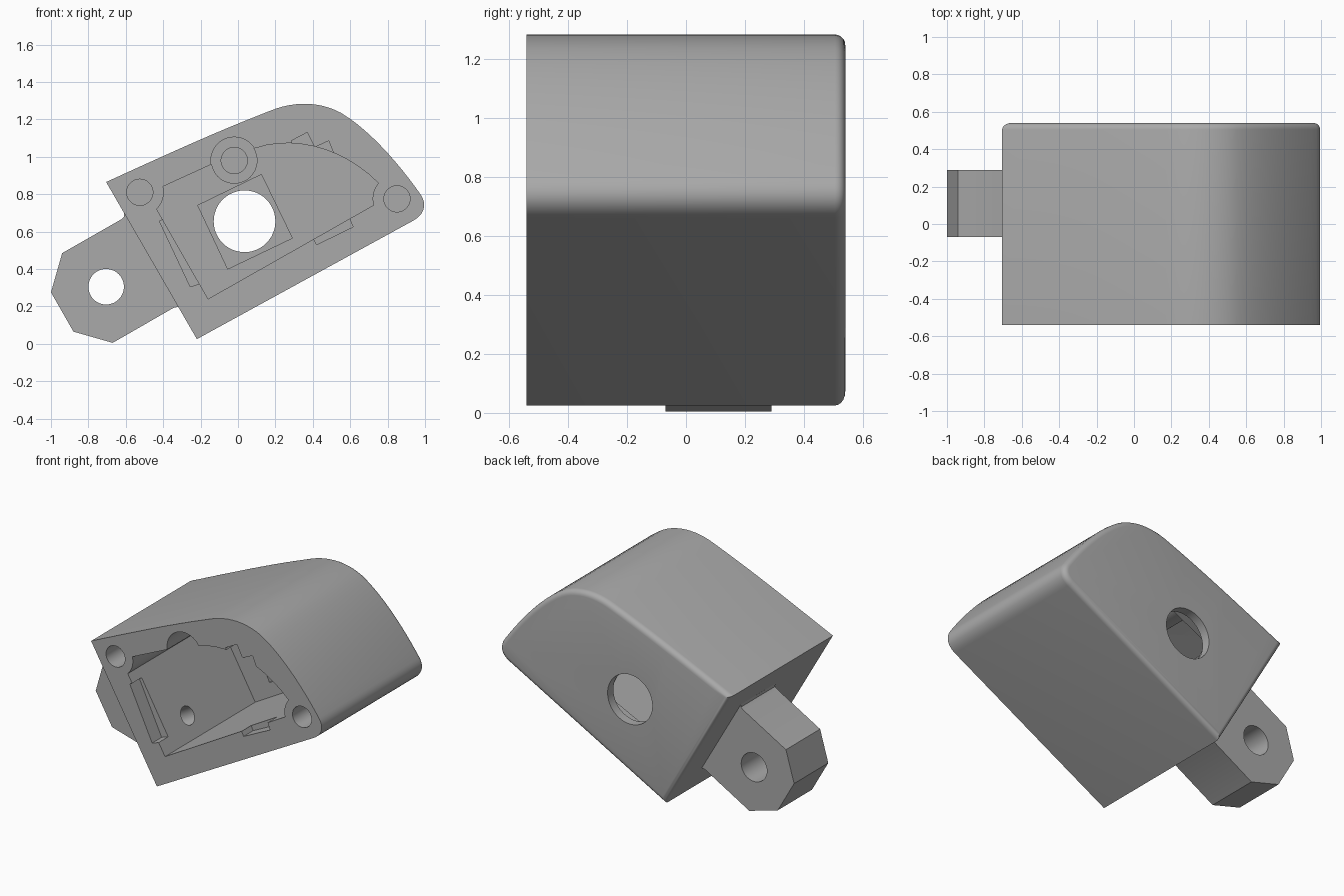
import bpy, bmesh, math
from mathutils import Vector, Matrix
from mathutils.geometry import interpolate_bezier

cube = bpy.data.objects.get("Cube")
if cube:
    bpy.data.objects.remove(cube, do_unlink=True)

GRAY = (0.4, 0.4, 0.4, 1)
FRONT, BACK, FLOOR = -0.54, 0.54, 0.41

mat = bpy.data.materials.new("plain gray")
mat.use_nodes = True
mat.diffuse_color = GRAY
mat.node_tree.nodes["Principled BSDF"].inputs["Base Color"].default_value = GRAY


def bez(a, b, c, d, n=12):
    pts = interpolate_bezier(*[Vector((*p, 0)) for p in (a, b, c, d)], n)
    return [(p.x, p.y) for p in pts]


def arc(cx, cz, r, start, end, n=10):
    angles = [math.radians(start + (end - start) * i / n) for i in range(n + 1)]
    return [(cx + r * math.cos(t), cz + r * math.sin(t)) for t in angles]


def circle(cx, cz, r):
    return arc(cx, cz, r, 0, 352.5, 47)


def prism(name, outline, y0, y1, round_back=0):
    """Extrude an x-z outline along y, optionally rounding the back rim."""
    pts = []
    for p in outline:
        if not pts or math.dist(p, pts[-1]) > 0.0001:
            pts.append(p)
    bm = bmesh.new()
    face = bm.faces.new([bm.verts.new((x, y0, z)) for x, z in pts])
    made = bmesh.ops.extrude_face_region(bm, geom=[face])["geom"]
    moved = [v for v in made if isinstance(v, bmesh.types.BMVert)]
    bmesh.ops.translate(bm, verts=moved, vec=(0, y1 - y0, 0))
    bmesh.ops.recalc_face_normals(bm, faces=bm.faces)
    if round_back:
        rim = [e for e in bm.edges if all(v.co.y > y1 - 0.001 for v in e.verts)]
        bmesh.ops.bevel(bm, geom=rim, offset=round_back, segments=5, profile=0.5,
                        affect='EDGES', clamp_overlap=False)
    mesh = bpy.data.meshes.new(name)
    bm.to_mesh(mesh)
    bm.free()
    mesh.materials.append(mat)
    obj = bpy.data.objects.new(name, mesh)
    bpy.context.collection.objects.link(obj)
    return obj


def cut(target, outline, y0, y1, matrix=None):
    cutter = prism("cutter", outline, y0, y1)
    cutter.hide_render = True
    if matrix:
        cutter.matrix_world = matrix
    bpy.context.view_layer.objects.active = target
    mod = target.modifiers.new("cut", 'BOOLEAN')
    mod.operation, mod.solver, mod.object = 'DIFFERENCE', 'EXACT', cutter
    bpy.ops.object.modifier_apply(modifier=mod.name)
    bpy.data.objects.remove(cutter, do_unlink=True)


# Housing shell
shell = (bez((-0.705, 0.865), (-0.3, 1.05), (-0.1, 1.14), (0.17, 1.245))
         + bez((0.17, 1.245), (0.29, 1.295), (0.43, 1.30), (0.55, 1.235))
         + bez((0.55, 1.235), (0.71, 1.14), (0.87, 0.95), (0.975, 0.80))
         + bez((0.975, 0.80), (1.01, 0.75), (1.0, 0.695), (0.94, 0.66))
         + [(-0.22, 0.025)])
housing = prism("housing", shell, FRONT, BACK, 0.035)

# Main cavity, wrapping round the two corner screw posts
cavity = ([(-0.16, 0.24)] + arc(0.85, 0.775, 0.13, 195, 140)
          + bez((0.75, 0.86), (0.57, 1.04), (0.31, 1.12), (0.09, 1.045))
          + [(-0.14, 0.96)] + arc(-0.525, 0.81, 0.128, 14, -45))
cut(housing, cavity, FRONT - 0.1, FLOOR)

# Shallow snap notches along the rim of the cavity
notches = [
    [(0.285, 1.085), (0.37, 1.13), (0.42, 1.03), (0.33, 0.99)],
    [(0.42, 1.055), (0.485, 1.085), (0.515, 1.01), (0.45, 0.98)],
    [(0.395, 0.58), (0.42, 0.53), (0.615, 0.625), (0.575, 0.72)],
    [(-0.42, 0.655), (-0.255, 0.305), (-0.18, 0.33), (-0.33, 0.70)],
]
for notch in notches:
    cut(housing, notch, FRONT - 0.1, FRONT + 0.1)

# Sunken centre post, screw holes and rear opening
POST = (-0.02, 0.98)
cut(housing, circle(*POST, 0.125), FRONT - 0.1, 0)
post = prism("screw_post", circle(*POST, 0.124), 0.002, FLOOR + 0.01)
for part in (housing, post):
    cut(part, circle(*POST, 0.07), FRONT - 0.1, 0.35)
for x, z in ((-0.525, 0.81), (0.85, 0.775)):
    cut(housing, circle(x, z, 0.07), FRONT - 0.1, -0.1)
cut(housing, [(0.125, 0.905), (0.29, 0.565), (-0.055, 0.40), (-0.215, 0.74)],
    FLOOR - 0.05, 0.48)
cut(housing, circle(0.035, 0.655, 0.165), FLOOR, BACK + 0.1)

# Cable hole through the side wall
wall_normal = Vector((0.87, 0, 0.5))
turn = Vector((0, 1, 0)).rotation_difference(wall_normal).to_matrix().to_4x4()
cut(housing, circle(0, 0, 0.06), -0.25, 0.1,
    Matrix.Translation((-0.24, -0.20, 0.36)) @ turn)

# Mounting lug
lug = prism("mounting_lug", [
    (-0.57, 0.70), (-0.61, 0.70), (-0.608, 0.68), (-0.625, 0.665), (-0.94, 0.485),
    (-1.0, 0.275), (-0.88, 0.065), (-0.67, 0.005), (-0.345, 0.192),
    (-0.32, 0.197), (-0.30, 0.165), (-0.26, 0.17)], -0.07, 0.29)
cut(lug, circle(-0.705, 0.305, 0.095), -0.2, 0.4)

# Smooth the curved faces, keep the hard edges
bpy.ops.object.select_all(action='DESELECT')
for part in (housing, post, lug):
    part.select_set(True)
bpy.context.view_layer.objects.active = housing
bpy.ops.object.shade_smooth_by_angle(angle=math.radians(30))
